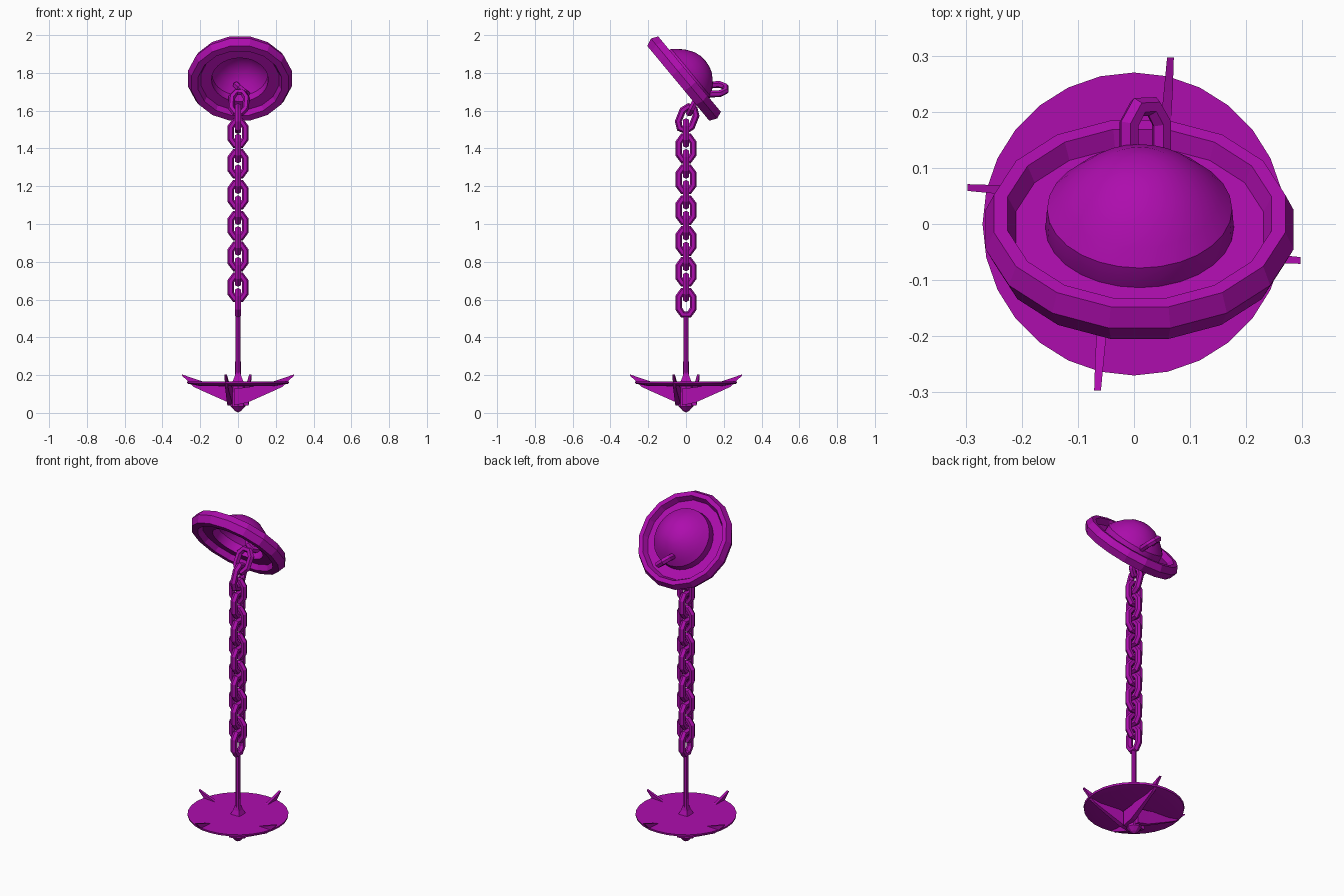
import bpy, bmesh, math
from mathutils import Vector, Matrix

if "Cube" in bpy.data.objects:
    bpy.data.objects.remove(bpy.data.objects["Cube"])

purple = bpy.data.materials.new("purple_paint")
purple.diffuse_color = (0.42, 0.004, 0.42, 1)
purple.use_nodes = True
purple.node_tree.nodes["Principled BSDF"].inputs["Base Color"].default_value = purple.diffuse_color


def make(name, bm, matrix=None, smooth=False):
    bmesh.ops.remove_doubles(bm, verts=bm.verts, dist=1e-5)
    bmesh.ops.recalc_face_normals(bm, faces=bm.faces)
    me = bpy.data.meshes.new(name)
    bm.to_mesh(me)
    bm.free()
    me.materials.append(purple)
    ob = bpy.data.objects.new(name, me)
    bpy.context.collection.objects.link(ob)
    if matrix:
        ob.matrix_world = matrix
    if smooth:
        bpy.ops.object.select_all(action='DESELECT')
        ob.select_set(True)
        bpy.context.view_layer.objects.active = ob
        bpy.ops.object.shade_smooth_by_angle(angle=math.radians(32))
    return ob


def skin(bm, rings, closed):
    """Bridge equal-sized vertex rings with quads."""
    n = len(rings[0])
    for k in range(len(rings) if closed else len(rings) - 1):
        a, b = rings[k], rings[(k + 1) % len(rings)]
        for i in range(n):
            j = (i + 1) % n
            bm.faces.new((a[i], a[j], b[j], b[i]))


def lathe(name, profile, segs, closed=False, matrix=None, smooth=False, phase=0.0):
    bm = bmesh.new()
    rings = []
    for r, z in profile:
        r = max(r, 1e-6)
        rings.append([bm.verts.new((r * math.cos(t), r * math.sin(t), z))
                      for t in (2 * math.pi * i / segs + phase for i in range(segs))])
    skin(bm, rings, closed)
    return make(name, bm, matrix, smooth)


def link(name, center, axis, side):
    """Octagonal chain link, long along axis and wide along side."""
    w, h, r = 0.038, 0.062, 0.0185
    path = [(w, -0.032), (w, 0.032), (0.017, h), (-0.017, h),
            (-w, 0.032), (-w, -0.032), (-0.017, -h), (0.017, -h)]
    bm = bmesh.new()
    rings = []
    for i, p in enumerate(path):
        p, a, b = Vector(p), Vector(path[i - 1]), Vector(path[(i + 1) % 8])
        t = (p - a).normalized() + (b - p).normalized()
        n = Vector((t.y, -t.x)).normalized()
        ring = []
        for k in range(6):
            ang = math.pi / 3 * k
            q = p + n * r * math.cos(ang)
            ring.append(bm.verts.new((q.x, r * math.sin(ang), q.y)))
        rings.append(ring)
    skin(bm, rings, True)
    z = Vector(axis).normalized()
    x = Vector(side)
    x = (x - z * x.dot(z)).normalized()
    m = Matrix((x, z.cross(x), z)).transposed().to_4x4()
    return make(name, bm, Matrix.Translation(center) @ m)


# Tilted hollow float: domed shell and faceted rim
tilt = Matrix.Translation((0.01, -0.01, 1.77)) @ Matrix.Rotation(math.radians(-50.3), 4, 'X')
lathe("float_dome", [(0, 0.147), (0.035, 0.144), (0.07, 0.133), (0.113, 0.104), (0.142, 0.075),
                     (0.165, 0.048), (0.168, 0.005), (0.165, -0.01), (0.15, -0.01), (0.148, 0.04),
                     (0.11, 0.086), (0.06, 0.118), (0, 0.13)], 28, matrix=tilt, smooth=True)
lathe("float_rim", [(0.155, 0.005), (0.225, 0.005), (0.24, 0.037), (0.265, 0.037), (0.28, 0.0),
                    (0.262, -0.04), (0.225, -0.04), (0.21, -0.01), (0.155, -0.01)],
      16, closed=True, matrix=tilt, phase=math.pi / 16)

# Chain of links turned alternately
for i in range(12):
    side = (0, 1, 0) if i % 2 == 0 else (1, 0, 0)
    link(f"chain_link_{i + 1}", (0, 0, 0.583 + 0.0817 * i), (0, 0, 1), side)
link("chain_link_13", (0, 0.006, 1.558), (0, 0.4, 1), (0, 1, 0))
link("chain_link_14", (0.004, 0.045, 1.642), (0.08, 0.5, 1), (1, 0, 0))
link("float_eye_link", (0.02, 0.147, 1.713), (0, 1, 0.05), (0.77, 0, -0.64))

# Anchor shaft with a square flared foot
lathe("anchor_shaft", [(0, 0.53), (0.013, 0.53), (0.015, 0.2), (0.015, 0.16), (0, 0.16)], 8)
lathe("shaft_foot", [(0, 0.215), (0.018, 0.215), (0.026, 0.19), (0.045, 0.16), (0, 0.16)], 4,
      phase=math.pi / 4)

# Anchor plate
lathe("anchor_plate", [(0, 0.166), (0.27, 0.166), (0.268, 0.155), (0.2, 0.142), (0, 0.14)],
      28, smooth=True)

# Pointed hub under the plate
lathe("anchor_hub", [(0, 0.15), (0.035, 0.15), (0.04, 0.1), (0.04, 0.035), (0.018, 0.012), (0, 0.002)], 8)

# Four offset flukes in a pinwheel: distance out, sideways centre, half width, low z, high z
stations = [(-0.02, -0.04, 0.016, 0.04, 0.13), (0.05, -0.045, 0.014, 0.055, 0.135),
            (0.185, -0.057, 0.009, 0.115, 0.166), (0.235, -0.061, 0.008, 0.138, 0.182),
            (0.297, -0.065, 0.006, 0.198, 0.204)]
for k in range(4):
    bm = bmesh.new()
    rings = [[bm.verts.new(c) for c in ((x, y - w, lo), (x, y + w, lo), (x, y + w, hi), (x, y - w, hi))]
             for x, y, w, lo, hi in stations]
    skin(bm, rings, False)
    bm.faces.new(rings[0])
    bm.faces.new(rings[-1])
    make(f"fluke_{k + 1}", bm, Matrix.Rotation(math.pi / 2 * k, 4, 'Z'))
